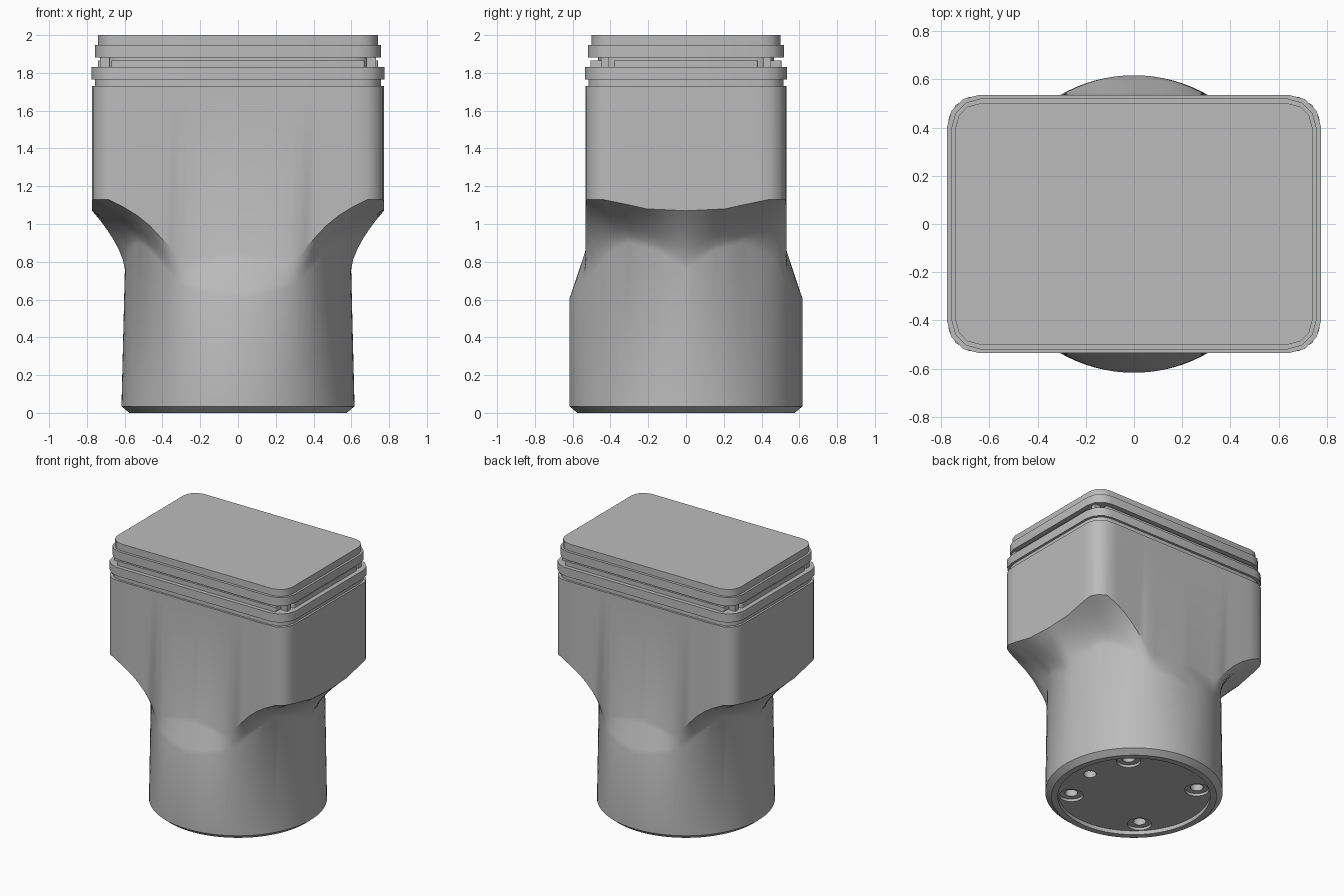
import bpy, bmesh, math
from mathutils import Vector

cube = bpy.data.objects.get("Cube")
if cube:
    bpy.data.objects.remove(cube)

grey = bpy.data.materials.new("plain grey")
grey.use_nodes = True
grey.diffuse_color = (0.5, 0.5, 0.5, 1)
grey.node_tree.nodes["Principled BSDF"].inputs["Base Color"].default_value = (0.5, 0.5, 0.5, 1)

SIDES = 96
FULL = 2 * math.pi


def rect_radius(a, hx, hy, corner):
    """Distance from the axis to a rectangle with faceted round corners."""
    ux, uy = abs(math.sin(a)), abs(math.cos(a))
    best = 9
    for deg in (0, 30, 60, 90):
        nx, ny = math.cos(math.radians(deg)), math.sin(math.radians(deg))
        reach = nx * (hx - corner) + ny * (hy - corner) + corner
        best = min(best, reach / max(nx * ux + ny * uy, 1e-6))
    return best


def finish(bm, name, angle=30):
    bmesh.ops.recalc_face_normals(bm, faces=bm.faces)
    mesh = bpy.data.meshes.new(name)
    bm.to_mesh(mesh)
    bm.free()
    mesh.materials.append(grey)
    ob = bpy.data.objects.new(name, mesh)
    bpy.context.collection.objects.link(ob)
    smooth(ob, angle)
    return ob


def smooth(ob, angle=30):
    bpy.ops.object.select_all(action='DESELECT')
    ob.select_set(True)
    bpy.context.view_layer.objects.active = ob
    bpy.ops.object.shade_smooth_by_angle(angle=math.radians(angle))


def skin(name, columns, angle=30):
    """Closed solid from columns of (radius, height) around the axis."""
    bm = bmesh.new()
    cols = [[bm.verts.new((r * math.sin(a), -r * math.cos(a), z)) for r, z in col]
            for a, col in columns]
    for c, d in zip(cols, cols[1:] + cols[:1]):
        for i in range(len(c) - 1):
            bm.faces.new((c[i], d[i], d[i + 1], c[i + 1]))
    bm.faces.new([c[0] for c in cols])
    bm.faces.new([c[-1] for c in cols])
    return finish(bm, name, angle)


def slab(name, hx, hy, corner, z0, z1):
    """Rounded rectangular plate."""
    pts = []
    for sx, sy in ((1, 1), (-1, 1), (-1, -1), (1, -1)):
        arc = [(sx * (hx - corner + corner * math.cos(t)), sy * (hy - corner + corner * math.sin(t)))
               for t in (math.pi / 6 * i for i in range(4))]
        pts += arc if sx * sy > 0 else arc[::-1]
    bm = bmesh.new()
    base = bm.faces.new([bm.verts.new((x, y, z0)) for x, y in pts])
    top = bmesh.ops.extrude_face_region(bm, geom=[base])["geom"]
    bmesh.ops.translate(bm, vec=(0, 0, z1 - z0),
                        verts=[v for v in top if isinstance(v, bmesh.types.BMVert)])
    if not any(f.normal.z for f in bm.faces):
        bm.normal_update()
    return finish(bm, name, 35)


# Flare limits by angle from the front: degrees, start height, end height
FLARE = [(0, .60, .86), (28, .67, .80), (37, .74, .92), (43, .80, 1.02),
         (52, .87, 1.13), (60, .90, 1.13), (75, .86, 1.08), (90, .76, 1.07)]


def flare(a):
    deg = math.degrees(math.atan2(abs(math.sin(a)), abs(math.cos(a))))
    for (d0, s0, e0), (d1, s1, e1) in zip(FLARE, FLARE[1:]):
        if deg <= d1 + 1e-6:
            t = (deg - d0) / (d1 - d0)
            return s0 + t * (s1 - s0), e0 + t * (e1 - e0)


# Body: round socket flaring into a rectangular housing
columns = []
for i in range(SIDES):
    a = FULL * i / SIDES
    start, end = flare(a)

    def tube(z):
        return .617 - .018 * math.sin(a) ** 2 * z / .76

    col = [(.53, .03), (.53, 0), (.575, 0), (.617, .035), (tube(start), start)]
    box = rect_radius(a, .772, .532, .13)
    for k in range(1, 7):
        t = k / 6
        z = start + t * (end - start)
        bend = t ** 1.5 if box > tube(z) else t
        col.append((tube(z) + bend * (box - tube(z)), z))
    col.append((box, 1.73))
    columns.append((a, col))
body = skin("body", columns)


# Screw pockets and holes in the underside
def cut_round(x, y, radius, depth):
    bm = bmesh.new()
    bmesh.ops.create_cone(bm, cap_ends=True, segments=16, radius1=radius, radius2=radius, depth=depth + .1)
    bmesh.ops.translate(bm, verts=bm.verts, vec=Vector((x, y, (depth - .1) / 2)))
    cutter = finish(bm, "hole_cutter")
    cutter.hide_render = True
    mod = body.modifiers.new("hole", 'BOOLEAN')
    mod.operation, mod.solver, mod.object = 'DIFFERENCE', 'EXACT', cutter
    bpy.context.view_layer.objects.active = body
    bpy.ops.object.modifier_apply(modifier=mod.name)
    bpy.data.objects.remove(cutter)


for sx in (-1, 1):
    for sy in (-1, 1):
        cut_round(sx * .31, sy * .31, .085, .05)
        cut_round(sx * .31, sy * .31, .045, .11)
cut_round(.4, 0, .045, .08)
smooth(body)

# Stacked collar, grooves and lid
slab("lower_groove", .757, .517, .12, 1.73, 1.765)
slab("collar", .775, .535, .13, 1.765, 1.83)
slab("neck", .70, .465, .10, 1.83, 1.885)
slab("long_lip", .67, .505, .01, 1.83, 1.865)
slab("side_lip", .74, .38, .01, 1.83, 1.865)
slab("upper_ring", .757, .52, .12, 1.882, 1.947)
slab("lid", .74, .50, .10, 1.947, 2.0)

# Corner clips bridging the open groove
for sx in (-1, 1):
    for sy in (-1, 1):
        bm = bmesh.new()
        bmesh.ops.create_cube(bm, size=1)
        bmesh.ops.scale(bm, verts=bm.verts, vec=(.05, .04, .06))
        bmesh.ops.translate(bm, verts=bm.verts, vec=(sx * .705, sy * .43, 1.857))
        finish(bm, "corner_clip")
